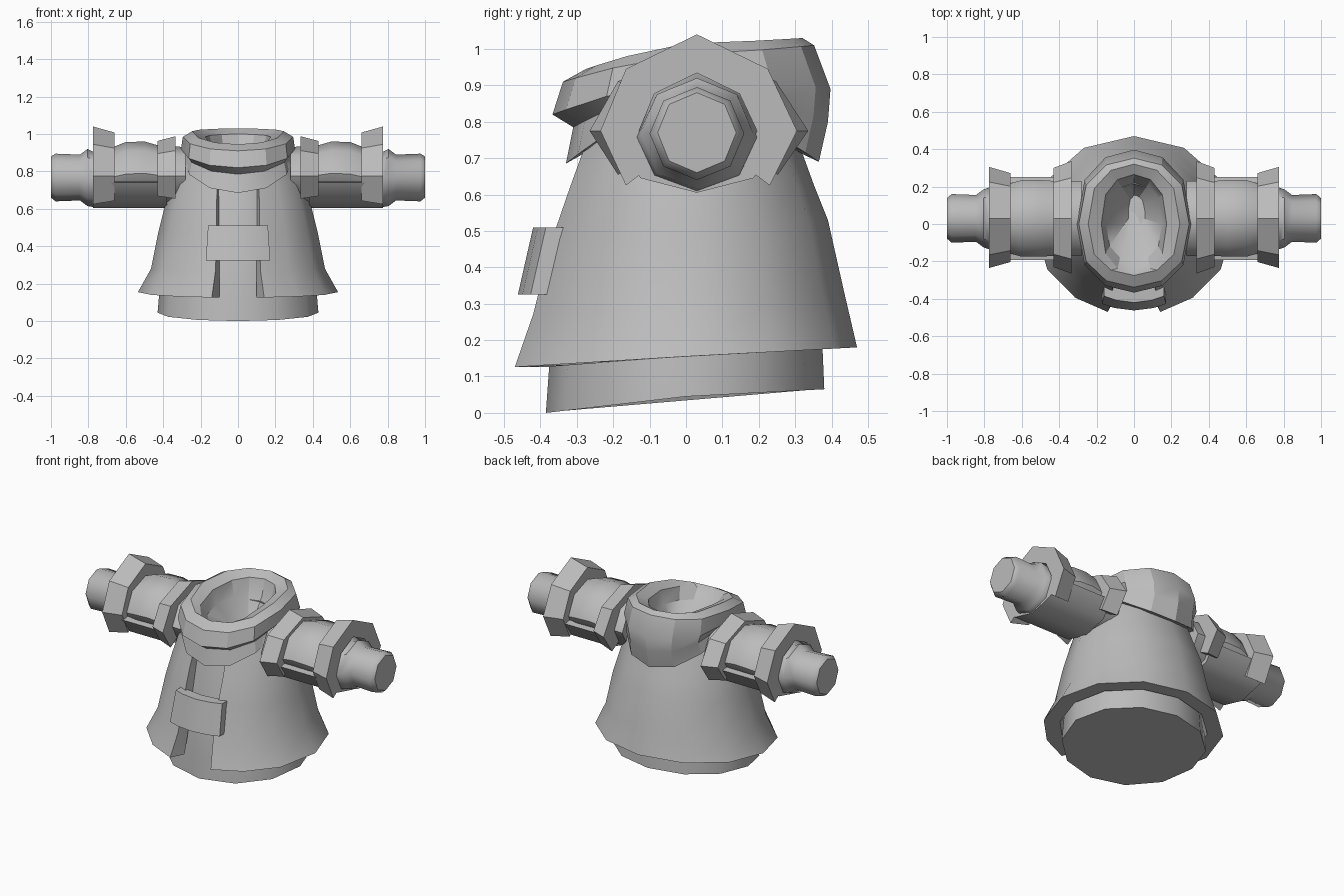
import bpy, bmesh
from math import sin, cos, radians, copysign

cube = bpy.data.objects.get("Cube")
if cube:
    bpy.data.objects.remove(cube, do_unlink=True)

GREY = (0.5, 0.5, 0.5, 1)
cloth = bpy.data.materials.new("grey cloth")
cloth.use_nodes = True
cloth.diffuse_color = GREY
cloth.node_tree.nodes["Principled BSDF"].inputs["Base Color"].default_value = GREY


def loft(name, rings, smooth=40, mirror=False):
    """Skin a list of equal-length point rings and cap both ends."""
    bm = bmesh.new()
    rows = [[bm.verts.new(p) for p in ring] for ring in rings]
    n = len(rows[0])
    for a, b in zip(rows, rows[1:]):
        for i in range(n):
            j = (i + 1) % n
            bm.faces.new((a[i], a[j], b[j], b[i]))
    bm.faces.new(rows[0][::-1])
    bm.faces.new(rows[-1])
    bmesh.ops.recalc_face_normals(bm, faces=bm.faces)
    mesh = bpy.data.meshes.new(name)
    bm.to_mesh(mesh)
    bm.free()
    ob = bpy.data.objects.new(name, mesh)
    bpy.context.collection.objects.link(ob)
    mesh.materials.append(cloth)
    if mirror:
        ob.modifiers.new("mirror", 'MIRROR')
    bpy.ops.object.select_all(action='DESELECT')
    ob.select_set(True)
    bpy.context.view_layer.objects.active = ob
    bpy.ops.object.shade_smooth_by_angle(angle=radians(smooth))


def oval(angles, rx, front, back, zf, zs, zb, power=1):
    """Ring with separate front/back depth and front/side/back height."""
    pts = []
    for a in angles:
        s = sin(radians(a))
        depth, z = (back, zb) if s > 0 else (front, zf)
        y = copysign(abs(s) ** power, s) * depth
        pts.append((rx * cos(radians(a)), y, zs + (z - zs) * abs(s)))
    return pts


ROUND = range(0, 360, 30)

# Under robe with a slanted closed hem
loft("under_robe", [oval(ROUND, *r) for r in (
    (.43, .385, .38, 0, .045, .065),
    (.42, .375, .375, .14, .16, .18),
    (.39, .35, .36, .4, .4, .4),
    (.3, .27, .27, .72, .72, .72))])

# Flared thick coat, open down the front
COAT = [-75, -54, -30, 0, 30, 60, 90, 120, 150, 180, 210, 234, 255]
coat = []
for gap, *r in (
        (.14, .535, .487, .47, .125, .155, .18),
        (.12, .465, .435, .435, .27, .28, .33),
        (.115, .425, .38, .39, .48, .48, .53),
        (.115, .39, .33, .35, .62, .62, .63),
        (.11, .355, .285, .31, .74, .74, .74),
        (.1, .29, .24, .26, .88, .88, .88)):
    outer = oval(COAT, *r)
    inner = [(x * .82, y * .82, z) for x, y, z in outer]
    for ring, g in ((outer, gap), (inner, .1)):
        ring[0] = (g, *ring[0][1:])
        ring[-1] = (-g, *ring[-1][1:])
    coat.append(outer + inner[::-1])
loft("coat", coat)

# Curved front clasp
clasp = []
for t in (-1, -.6, 0, .6, 1):
    d = .035 * t * t
    clasp.append([(.16 * t, d - .42, .51), (.16 * t, d - .355, .51),
                  (.172 * t, d - .4, .325), (.172 * t, d - .462, .325)])
loft("front_clasp", clasp, smooth=25)

# Draped cowl: hanging hood, folded band, rim and sloping hollow
loft("cowl", [oval(ROUND, *r, .75) for r in (
    (.24, .25, .28, .73, .87, .73),
    (.3, .33, .365, .685, .88, .69),
    (.285, .31, .39, .785, .91, .80),
    (.305, .367, .397, .82, .92, .89),
    (.295, .338, .352, .91, .985, 1.01),
    (.245, .275, .32, .945, 1.015, 1.03),
    (.175, .265, .265, .925, .985, 1.0),
    (.15, .2, .235, .88, .9, .9),
    (.03, -.06, .14, .79, .78, .77))], smooth=28)

# Sleeves tapering to the cuffs, given by width, top and underside
CY, CZ = .03, .775
sleeve = []
for x, ry, top, low in (
        (.28, .2, .93, .62), (.43, .2, .94, .62), (.5, .205, .96, .62),
        (.6, .205, .957, .615), (.67, .185, .93, .61),
        (.775, .165, .905, .61), (.805, .155, .92, .615),
        (.845, .125, .89, .645), (.975, .13, .895, .64), (1, .108, .88, .66)):
    mid, rz = (top + low) / 2, (top - low) / 2
    sleeve.append([(x, CY + ry * sin(radians(a)), mid + rz * cos(radians(a)))
                   for a in range(0, 360, 45)])
loft("sleeve", sleeve, smooth=50, mirror=True)


def band(name, arc, x0, x1, s0, s1, inner, smooth):
    """Thick strap following an arc around the arm."""
    section = ((x0, s0), (x0, inner), (x1, inner), (x1, s1))
    loft(name, [[(x, CY + y * s, CZ + z * s) for x, s in section]
                for y, z in arc], smooth, mirror=True)


# Arm bands open underneath, joined by a sling below the sleeve
ARC = [(-.195, -.15), (-.265, 0), (-.195, .17), (0, .265),
       (.195, .17), (.275, 0), (.2, -.15)]
SLING = [(-.222, -.035), (-.155, -.13), (0, -.17), (.155, -.13), (.222, -.035)]
band("elbow_band", ARC, .66, .775, .88, 1, .6, 20)
band("shoulder_band", [(y * 1.08, z * .78) for y, z in ARC],
     .335, .43, 1.03, .91, .6, 20)
band("arm_sling", SLING, .38, .775, 1, 1, .8, 60)
